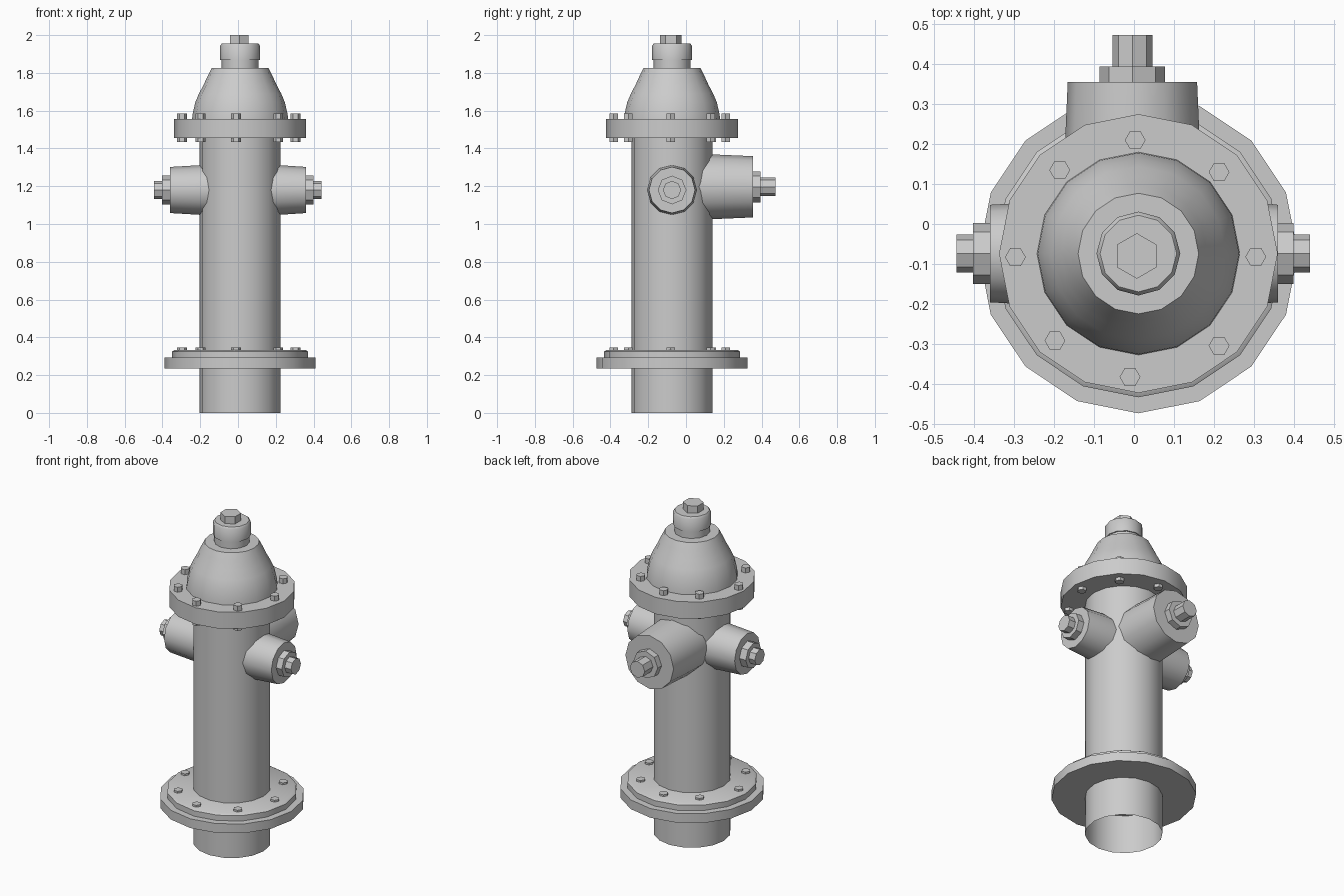
import bpy, bmesh
from math import sin, cos, tau, radians
from mathutils import Vector

if "Cube" in bpy.data.objects:
    bpy.data.objects.remove(bpy.data.objects["Cube"])

CX, CY = 0.011, -0.074


def lathe(name, profile, sides, loc=(CX, CY, 0), axis=(0, 0, 1), phase=0.0, caps=(True, True)):
    """Spin (radius, height) points into a solid along an axis."""
    bm = bmesh.new()
    rings = [[bm.verts.new((r * cos(phase + tau * i / sides), r * sin(phase + tau * i / sides), h))
              for i in range(sides)] for r, h in profile]
    for a, b in zip(rings, rings[1:]):
        for i in range(sides):
            j = (i + 1) % sides
            bm.faces.new((a[i], a[j], b[j], b[i]))
    if caps[0]:
        bm.faces.new(rings[0][::-1])
    if caps[1]:
        bm.faces.new(rings[-1])
    mesh = bpy.data.meshes.new(name)
    bm.to_mesh(mesh)
    bm.free()
    ob = bpy.data.objects.new(name, mesh)
    bpy.context.collection.objects.link(ob)
    ob.location = loc
    if axis != (0, 0, 1):
        ob.rotation_euler = Vector(axis).to_track_quat('Z', 'Y').to_euler()
    bpy.ops.object.select_all(action='DESELECT')
    ob.select_set(True)
    bpy.context.view_layer.objects.active = ob
    bpy.ops.object.shade_smooth_by_angle(angle=radians(40))
    return ob


# Barrel, open at the bottom
lathe("barrel", [(0.214, 0), (0.214, 1.5)], 16, caps=(False, True))

# Base flange and raised ring
lathe("base_flange", [(0.40, 0.236), (0.40, 0.292)], 16)
lathe("base_ring", [(0.36, 0.28), (0.36, 0.325), (0.345, 0.334)], 16)

# Top flange and domed bonnet
lathe("top_flange", [(0.349, 1.454), (0.349, 1.555)], 16)
lathe("bonnet", [(0.255, 1.54), (0.252, 1.58), (0.237, 1.645), (0.218, 1.69), (0.194, 1.735),
                 (0.172, 1.783), (0.151, 1.825)], 16)

# Cap and operating nut
lathe("cap_neck", [(0.098, 1.81), (0.098, 1.88)], 12)
lathe("cap", [(0.105, 1.868), (0.105, 1.945), (0.096, 1.956)], 12)
lathe("operating_nut", [(0.057, 1.945), (0.057, 2.0)], 6, loc=(0.007, -0.08, 0), phase=tau / 4)

# Flange bolts
BOLTS = [(0.003, 0.21), (0.213, 0.13), (0.305, -0.082), (0.213, -0.305),
         (-0.01, -0.383), (-0.198, -0.292), (-0.297, -0.083), (-0.186, 0.135)]
for n, (x, y) in enumerate(BOLTS, 1):
    lathe(f"top_bolt_{n}", [(0.026, 1.435), (0.026, 1.585)], 6, loc=(x, y, 0))
    lathe(f"base_bolt_{n}", [(0.026, 0.31), (0.026, 0.345)], 6, loc=(x, y, 0))


# Outlets: tapered housing, octagonal plate and stub
def outlet(name, loc, axis, r_in, r_out, face, plate_r, plate_end, stub_r, stub_end):
    lathe(name + "_housing", [(r_in, 0.05), (r_in, 0.2), (r_out, face)], 12, loc, axis)
    lathe(name + "_plate", [(plate_r, face - 0.02), (plate_r, plate_end)], 8, loc, axis)
    lathe(name + "_stub", [(stub_r, plate_end - 0.02), (stub_r, stub_end)], 8, loc, axis)


outlet("left_outlet", (CX, CY, 1.18), (-1, 0, 0), 0.132, 0.122, 0.371, 0.076, 0.414, 0.048, 0.455)
outlet("right_outlet", (CX, CY, 1.18), (1, 0, 0), 0.132, 0.122, 0.350, 0.076, 0.388, 0.048, 0.430)
outlet("rear_outlet", (-0.004, CY, 1.197), (0, 1, 0), 0.172, 0.162, 0.430, 0.082, 0.468, 0.05, 0.547)
